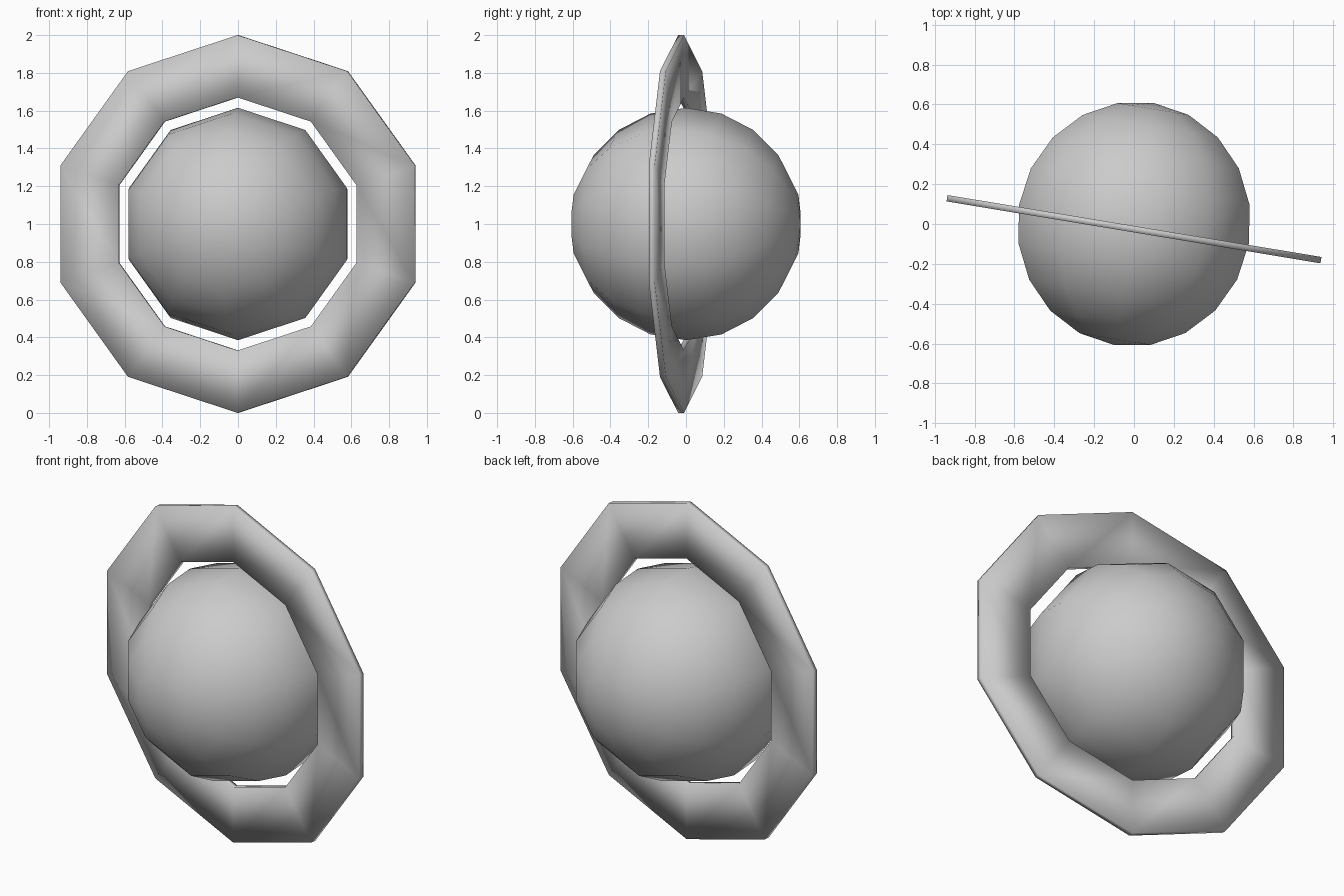
import bpy, bmesh
from math import sin, cos, pi, radians

if "Cube" in bpy.data.objects:
    bpy.data.objects.remove(bpy.data.objects["Cube"])

SIDES = 10
TURN = radians(-9.4)   # both parts share the same turned axis


def lathe(name, profile, closed, location):
    """Sweep (radius, depth) points around the y axis, first corner pointing up."""
    bm = bmesh.new()
    rows = []
    for i in range(SIDES):
        a = 2 * pi * i / SIDES
        rows.append([bm.verts.new((r * sin(a), d, r * cos(a))) for r, d in profile])
    n = len(profile)
    for i in range(SIDES):
        a, b = rows[i], rows[(i + 1) % SIDES]
        for j in range(n if closed else n - 1):
            k = (j + 1) % n
            bm.faces.new((a[j], a[k], b[k], b[j]))
    # Collapse the poles and face everything outward
    bmesh.ops.remove_doubles(bm, verts=bm.verts[:], dist=1e-5)
    bmesh.ops.recalc_face_normals(bm, faces=bm.faces[:])
    for f in bm.faces:
        f.smooth = True
    mesh = bpy.data.meshes.new(name)
    bm.to_mesh(mesh)
    bm.free()
    obj = bpy.data.objects.new(name, mesh)
    obj.location = location
    obj.rotation_euler = (0, 0, TURN)
    bpy.context.collection.objects.link(obj)
    return obj


# Central ball: ten segments, ten rings, poles front and back
R = 0.615
ball = [(R * sin(pi * i / 10), -R * cos(pi * i / 10)) for i in range(11)]
lathe("ball", ball, False, (0, 0, 1))

# Thin flat ten-sided ring, floating around the ball
T = 0.016
ring = [(0.67, -T), (1.0, -T), (1.0, T), (0.67, T)]
lathe("ring", ring, True, (0, -0.026, 1))
